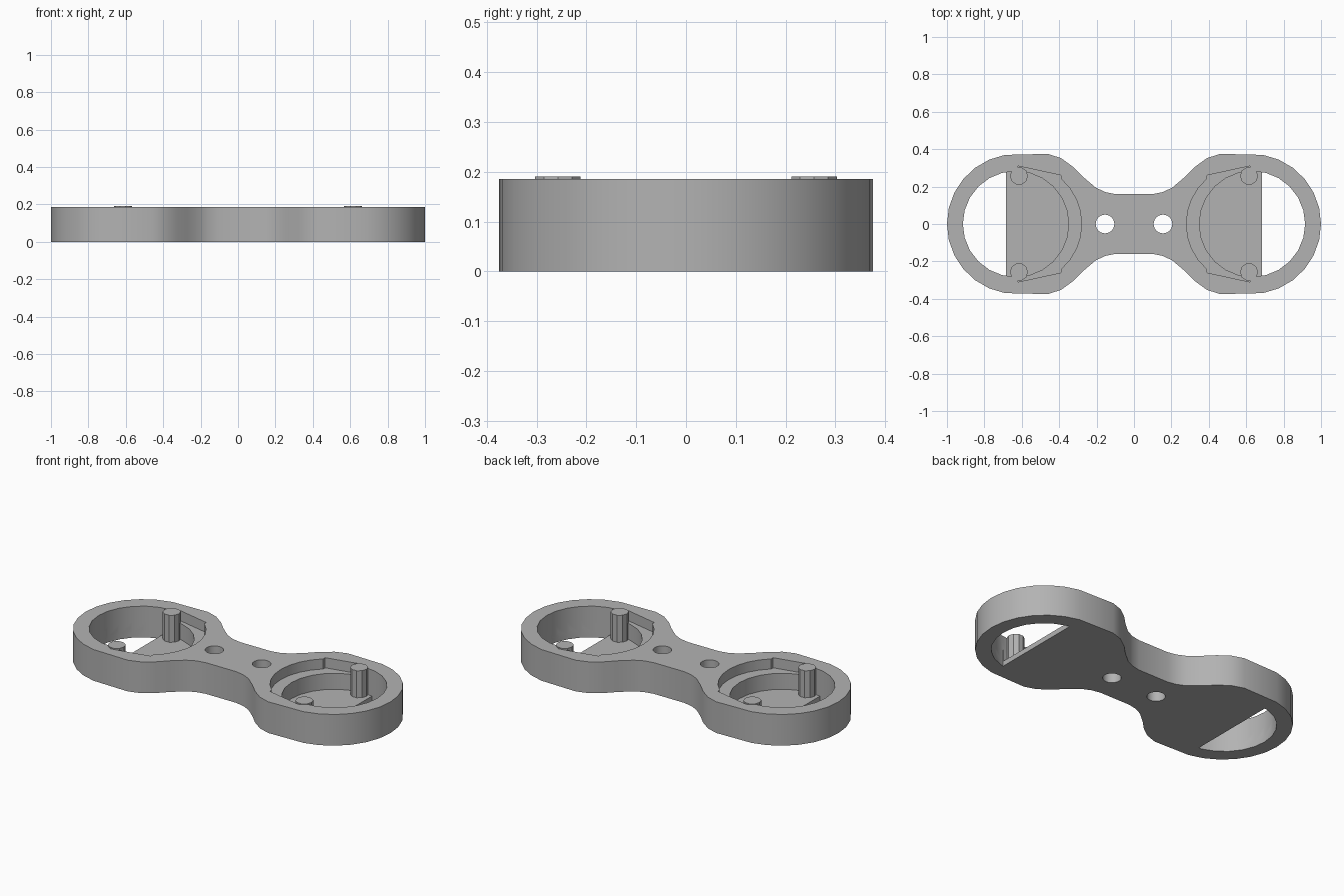
import bpy, bmesh
from math import cos, sin, pi, radians

cube = bpy.data.objects.get("Cube")
if cube:
    bpy.data.objects.remove(cube, do_unlink=True)

HEIGHT, FLOOR, LEDGE = 0.185, 0.03, 0.125
FLOOR_EDGE = 0.685

grey = bpy.data.materials.new("plain grey")
grey.use_nodes = True
color = (0.45, 0.45, 0.45, 1)
grey.diffuse_color = color
grey.node_tree.nodes["Principled BSDF"].inputs["Base Color"].default_value = color


def arc(cx, cy, r, start, end, steps):
    """Points along an arc, in degrees."""
    angles = [radians(start + (end - start) * i / steps) for i in range(steps + 1)]
    return [(cx + r * cos(a), cy + r * sin(a)) for a in angles]


def prism(name, points, z0, z1):
    """Extrude a flat outline between two heights."""
    bm = bmesh.new()
    face = bm.faces.new([bm.verts.new((x, y, z0)) for x, y in points])
    top = bmesh.ops.extrude_face_region(bm, geom=[face])["geom"]
    verts = [v for v in top if isinstance(v, bmesh.types.BMVert)]
    bmesh.ops.translate(bm, verts=verts, vec=(0, 0, z1 - z0))
    bmesh.ops.recalc_face_normals(bm, faces=bm.faces)
    mesh = bpy.data.meshes.new(name)
    bm.to_mesh(mesh)
    bm.free()
    mesh.materials.append(grey)
    obj = bpy.data.objects.new(name, mesh)
    bpy.context.collection.objects.link(obj)
    return obj


def select(obj):
    bpy.ops.object.select_all(action='DESELECT')
    obj.select_set(True)
    bpy.context.view_layer.objects.active = obj


def cut(target, cutter):
    cutter.hide_render = True
    mod = target.modifiers.new("cut", 'BOOLEAN')
    mod.operation, mod.solver, mod.object = 'DIFFERENCE', 'EXACT', cutter
    select(target)
    bpy.ops.object.modifier_apply(modifier=mod.name)
    bpy.data.objects.remove(cutter, do_unlink=True)


# Outline: one quarter from the outer end to the neck, mirrored twice
quarter = arc(0.625, 0, 0.375, 0, 80, 6)
quarter += [(0.46, 0.375), (0.39, 0.352), (0.325, 0.305), (0.27, 0.25),
            (0.205, 0.195), (0.155, 0.171), (0.1, 0.16)]
half = quarter + [(-x, y) for x, y in reversed(quarter)]
outline = half + [(x, -y) for x, y in reversed(half[1:-1])]
body = prism("body", outline, 0, HEIGHT)

for s in (-1, 1):
    # Round pocket down to the floor
    pocket = arc(0.632, 0, 0.283, 0, 345, 23)
    cut(body, prism("pocket_cutter", [(s * x, y) for x, y in pocket], FLOOR, 0.3))

    # Shallow ledge around the inner side of the pocket
    ledge = [(0.62, 0.31), (0.39, 0.26)] + arc(0.6, 0, 0.32, 131, 229, 8)
    ledge += [(0.39, -0.26), (0.62, -0.31)]
    cut(body, prism("ledge_cutter", [(s * x, y) for x, y in ledge], LEDGE, 0.3))

    # Opening through the floor at the outer end
    opening = [p for p in pocket if p[0] > FLOOR_EDGE + 0.01]
    opening = sorted(opening, key=lambda p: p[1])
    opening = [(FLOOR_EDGE, -0.277)] + opening + [(FLOOR_EDGE, 0.277)]
    cut(body, prism("opening_cutter", [(s * x, y) for x, y in opening], -0.1, 0.1))

    # Screw hole in the neck
    cut(body, prism("hole_cutter", arc(s * 0.155, 0, 0.05, 0, 345, 23), -0.1, 0.3))

select(body)
bpy.ops.object.shade_smooth_by_angle(angle=radians(30))

# Upright pegs on the pocket floors
for side, s in (("left", 1), ("right", -1)):
    for end, t in (("front", -1), ("back", 1)):
        prism(f"{end}_{side}_peg",
              arc(s * 0.615, t * 0.257, 0.048, 0, 324, 9), 0.01, 0.19)
